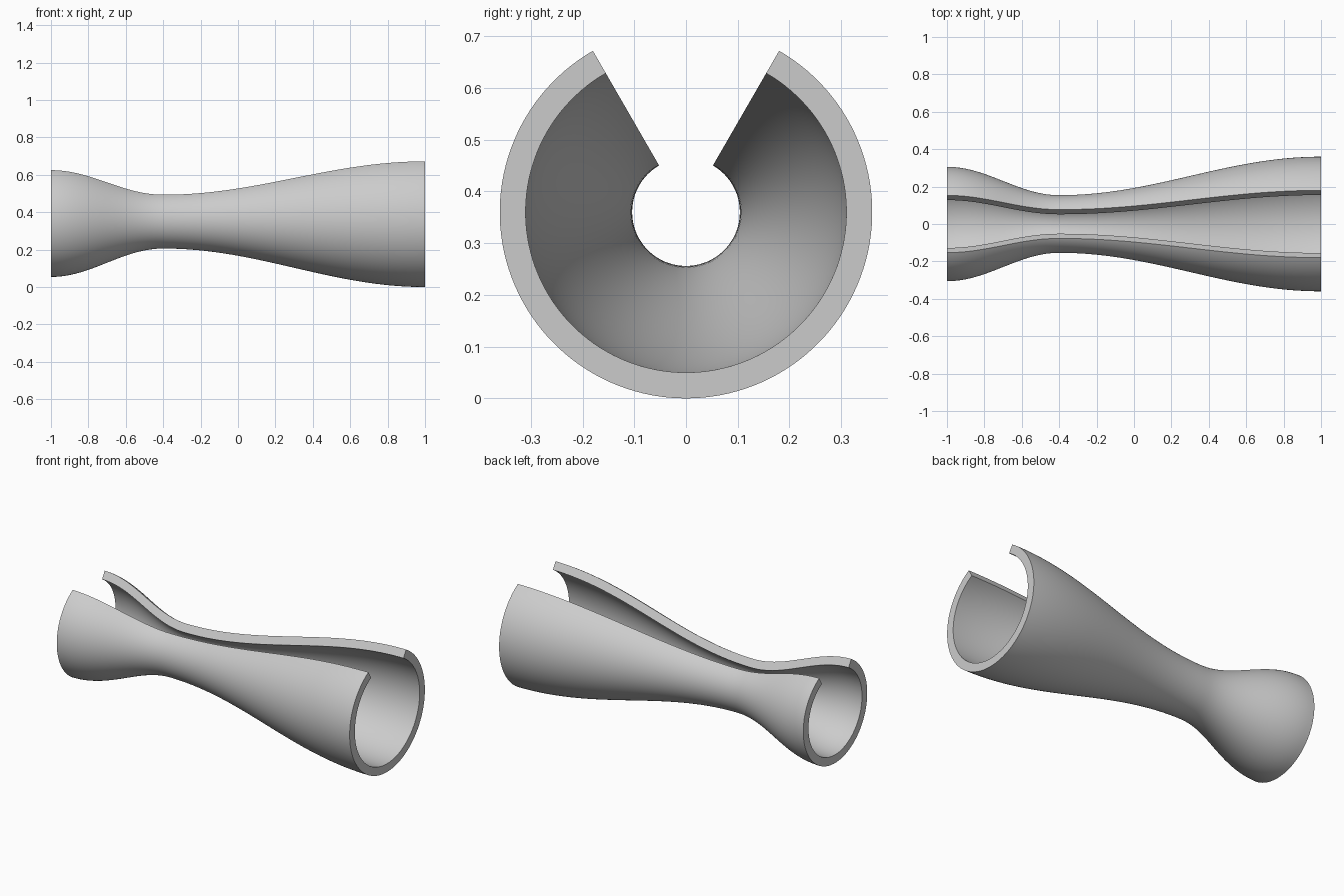
import bpy
import bmesh
from math import cos, sin, pi, radians

cube = bpy.data.objects.get("Cube")
if cube:
    bpy.data.objects.remove(cube, do_unlink=True)

AXIS_Z = 0.36        # height of the tube axis
WALL = 0.05          # wall thickness, measured radially
THROAT_X, THROAT_R = -0.4, 0.154
INLET_R, OUTLET_R = 0.306, 0.36
HALF_GAP = radians(30)
LENGTH_STEPS, ROUND_STEPS = 64, 112


def outer_radius(x):
    """Cosine blend from the throat to either end."""
    if x < THROAT_X:
        t, end = (THROAT_X - x) / (THROAT_X + 1), INLET_R
    else:
        t, end = (x - THROAT_X) / (1 - THROAT_X), OUTLET_R
    return THROAT_R + (end - THROAT_R) * (1 - cos(pi * t)) / 2


# Closed wall profile: out along the outer side, back along the inner side
xs = [-1 + 2 * i / LENGTH_STEPS for i in range(LENGTH_STEPS + 1)]
profile = [(x, outer_radius(x)) for x in xs]
profile += [(x, outer_radius(x) - WALL) for x in reversed(xs)]
count = len(profile)

# Sweep the profile round the axis, leaving the slot open at the top
bm = bmesh.new()
sections = []
for j in range(ROUND_STEPS + 1):
    a = HALF_GAP + (2 * pi - 2 * HALF_GAP) * j / ROUND_STEPS
    sections.append([bm.verts.new((x, r * sin(a), AXIS_Z + r * cos(a)))
                     for x, r in profile])
for s, t in zip(sections, sections[1:]):
    for i in range(count):
        k = (i + 1) % count
        bm.faces.new((s[i], s[k], t[k], t[i]))

# Flat walls along both sides of the slot
for s in (sections[0], sections[-1]):
    for i in range(LENGTH_STEPS):
        bm.faces.new((s[i], s[i + 1], s[count - 2 - i], s[count - 1 - i]))
bmesh.ops.recalc_face_normals(bm, faces=bm.faces)

mesh = bpy.data.meshes.new("nozzle_shell")
bm.to_mesh(mesh)
bm.free()
shell = bpy.data.objects.new("nozzle_shell", mesh)
bpy.context.collection.objects.link(shell)

# Plain grey material
grey = bpy.data.materials.new("light_grey")
grey.use_nodes = True
colour = (0.6, 0.6, 0.6, 1)
grey.diffuse_color = colour
grey.node_tree.nodes["Principled BSDF"].inputs["Base Color"].default_value = colour
mesh.materials.append(grey)

# Smooth curved walls with crisp rims
bpy.ops.object.select_all(action='DESELECT')
shell.select_set(True)
bpy.context.view_layer.objects.active = shell
bpy.ops.object.shade_smooth_by_angle(angle=radians(30))
